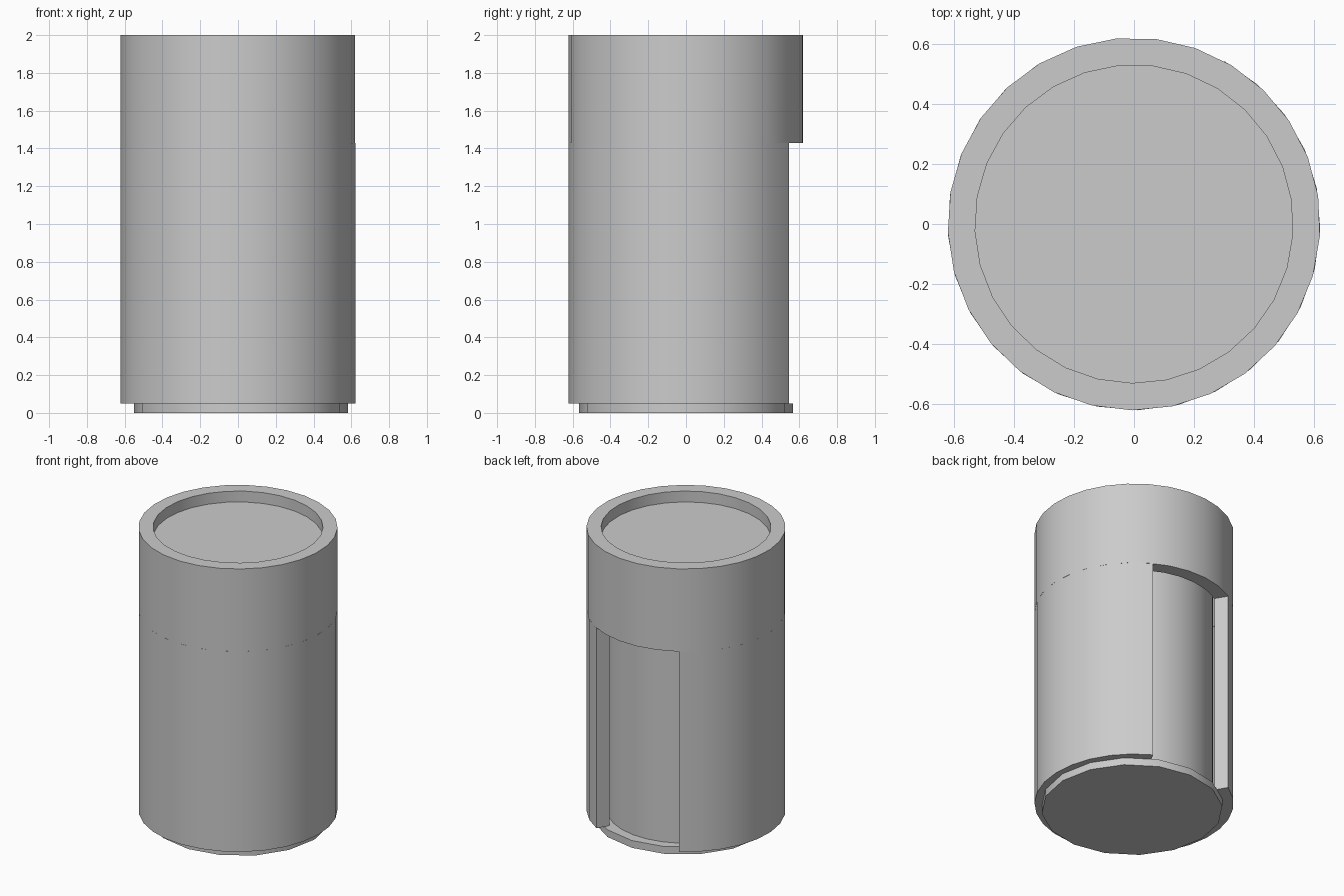
import bpy, bmesh
from math import radians, cos, sin

if "Cube" in bpy.data.objects:
    bpy.data.objects.remove(bpy.data.objects["Cube"])


def finish(bm, name):
    bmesh.ops.recalc_face_normals(bm, faces=bm.faces)
    mesh = bpy.data.meshes.new(name)
    bm.to_mesh(mesh)
    bm.free()
    ob = bpy.data.objects.new(name, mesh)
    bpy.context.collection.objects.link(ob)
    bpy.ops.object.select_all(action='DESELECT')
    ob.select_set(True)
    bpy.context.view_layer.objects.active = ob
    bpy.ops.object.shade_smooth_by_angle(angle=radians(30))
    return ob


def tube(name, r_in, r_out, z0, z1, start, sweep, segs):
    """Thick-walled ring, or an open arc with capped ends if sweep < 360."""
    bm = bmesh.new()
    closed = sweep == 360
    loops = []
    for i in range(segs if closed else segs + 1):
        a = radians(start + sweep * i / segs)
        section = ((r_in, z0), (r_out, z0), (r_out, z1), (r_in, z1))
        loops.append([bm.verts.new((r * cos(a), r * sin(a), z)) for r, z in section])
    for i in range(segs):
        a, b = loops[i], loops[(i + 1) % len(loops)]
        for j in range(4):
            k = (j + 1) % 4
            bm.faces.new((a[j], b[j], b[k], a[k]))
    if not closed:
        bm.faces.new(loops[0])
        bm.faces.new(loops[-1])
    return finish(bm, name)


def disc(name, r, z0, z1, start, segs, x=0):
    """Solid cylinder."""
    bm = bmesh.new()
    rings = [[bm.verts.new((x + r * cos(radians(start + 360 * i / segs)),
                            r * sin(radians(start + 360 * i / segs)), z))
              for i in range(segs)] for z in (z0, z1)]
    for i in range(segs):
        k = (i + 1) % segs
        bm.faces.new((rings[0][i], rings[0][k], rings[1][k], rings[1][i]))
    for ring in rings:
        bm.faces.new(ring)
    return finish(bm, name)


R, R_IN, PHASE = 0.622, 0.531, 269.4

# upper collar and the lower sleeve with its slot at the back
tube("upper_collar", R_IN, R, 1.43, 2.0, PHASE, 360, 29)
tube("slotted_sleeve", R_IN, R, 0.05, 1.43, 121, 300, 24)

# recessed top plate, inner core and low-poly foot
disc("top_plate", R_IN, 1.88, 1.925, PHASE, 29)
disc("inner_core", 0.495, 0.05, 1.88, PHASE, 29)
disc("foot", 0.566, 0.0, 0.05, 0, 16, x=0.016)
